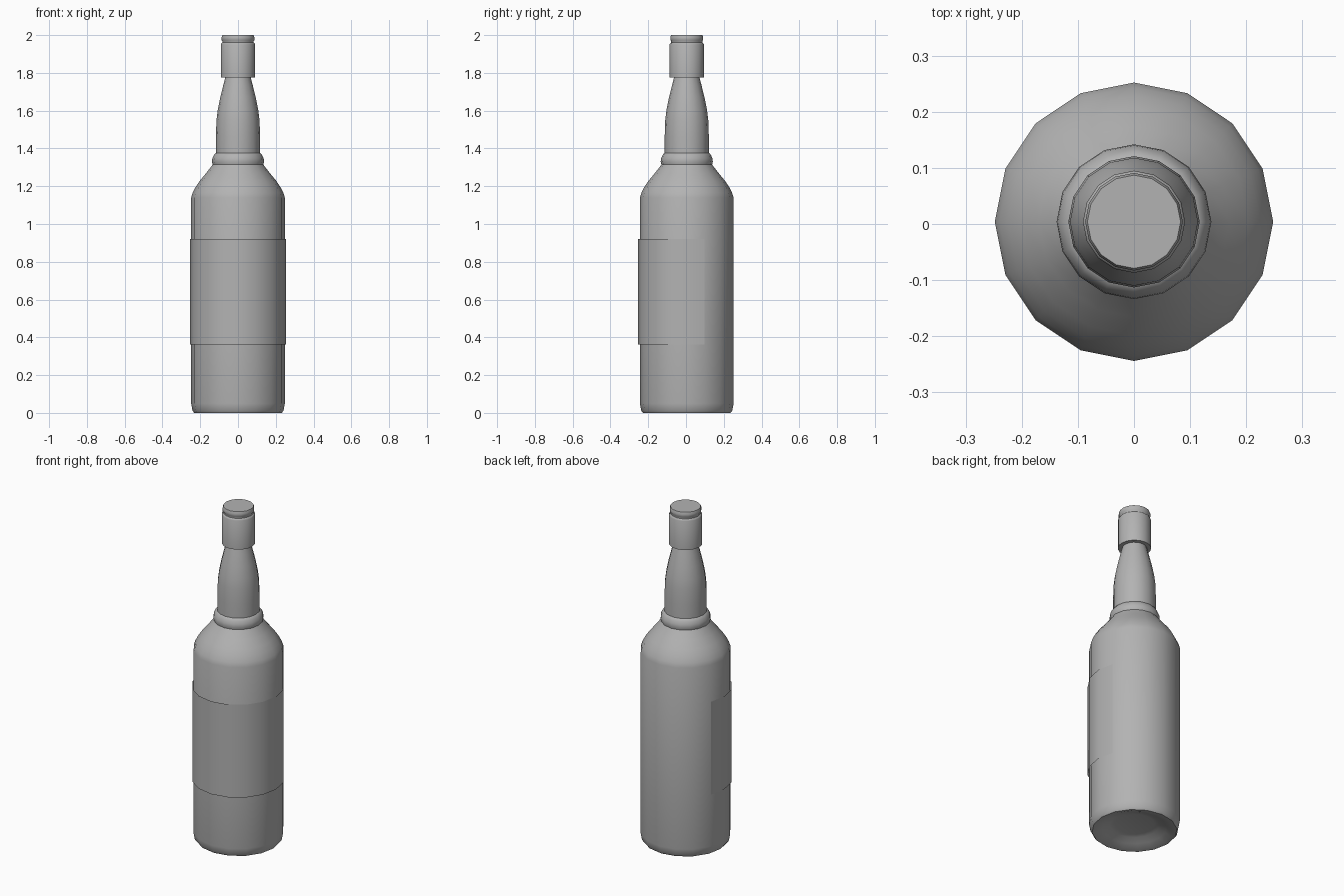
import bpy, bmesh, math

if "Cube" in bpy.data.objects:
    bpy.data.objects.remove(bpy.data.objects["Cube"])

SIDES = 16

mat = bpy.data.materials.new("dark_grey")
mat.diffuse_color = (0.45, 0.45, 0.45, 1)
mat.use_nodes = True
mat.node_tree.nodes["Principled BSDF"].inputs["Base Color"].default_value = mat.diffuse_color


def lathe(name, profile, y0, first=0, steps=SIDES, angle=35):
    """Spin (radius, z) points round the z axis; fewer steps give an open band."""
    bm = bmesh.new()
    closed = steps == SIDES
    rings = []
    for r, z in profile:
        ring = []
        for i in range(steps if closed else steps + 1):
            a = 2 * math.pi * (first + i) / SIDES
            ring.append(bm.verts.new((r * math.cos(a), r * math.sin(a) + y0, z)))
        rings.append(ring)
    for lo, hi in zip(rings, rings[1:]):
        for i in range(steps):
            j = (i + 1) % len(lo)
            bm.faces.new((lo[i], lo[j], hi[j], hi[i]))
    if closed:
        bm.faces.new(rings[0][::-1])
        bm.faces.new(rings[-1])
    me = bpy.data.meshes.new(name)
    bm.to_mesh(me)
    bm.free()
    me.materials.append(mat)
    ob = bpy.data.objects.new(name, me)
    bpy.context.collection.objects.link(ob)
    bpy.ops.object.select_all(action='DESELECT')
    ob.select_set(True)
    bpy.context.view_layer.objects.active = ob
    bpy.ops.object.shade_smooth_by_angle(angle=math.radians(angle))
    return ob


# Glass: punted base, straight body, shoulder, collar ring and neck
lathe("bottle", [
    (0.108, 0.042), (0.135, 0.036), (0.175, 0.018), (0.21, 0.004), (0.232, 0.0),
    (0.241, 0.012), (0.248, 0.05), (0.248, 1.14), (0.240, 1.165), (0.225, 1.195),
    (0.203, 1.228), (0.170, 1.268), (0.145, 1.30), (0.134, 1.315),
    (0.138, 1.33), (0.136, 1.347), (0.129, 1.363), (0.122, 1.373), (0.117, 1.376),
    (0.117, 1.46), (0.114, 1.55), (0.107, 1.605), (0.094, 1.67),
    (0.078, 1.735), (0.066, 1.782)], y0=0.004)

# Cap: sleeve, narrow groove and top lip
lathe("cap", [
    (0.064, 1.776), (0.091, 1.776), (0.091, 1.95), (0.088, 1.956),
    (0.083, 1.96), (0.083, 1.968), (0.087, 1.974), (0.087, 1.988), (0.083, 2.0)],
    y0=0.004)

# Label: thin sheet wrapped round the front, open at the back
lathe("label", [(0.253, 0.362), (0.253, 0.92)], y0=0.0, first=7, steps=10)
